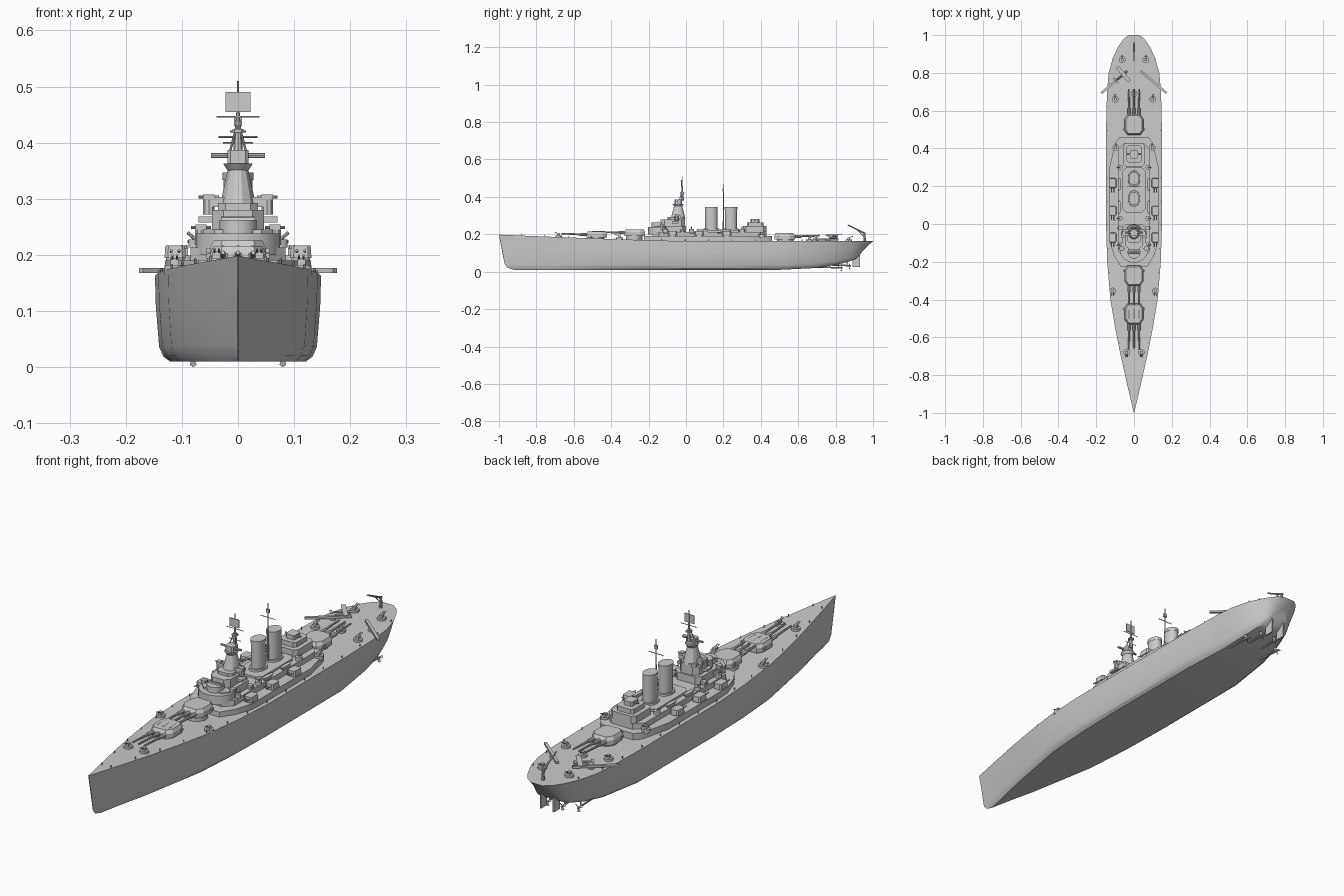
import bpy, bmesh, math
from mathutils import Vector

if "Cube" in bpy.data.objects:
    bpy.data.objects.remove(bpy.data.objects["Cube"])


def make(name, verts, faces):
    me = bpy.data.meshes.new(name)
    me.from_pydata(verts, [], faces)
    bm = bmesh.new()
    bm.from_mesh(me)
    bmesh.ops.recalc_face_normals(bm, faces=bm.faces)
    bm.to_mesh(me)
    bm.free()
    ob = bpy.data.objects.new(name, me)
    bpy.context.collection.objects.link(ob)
    return ob


def loft(name, rings):
    n = len(rings[0])
    faces = [(r * n + i, r * n + (i + 1) % n, (r + 1) * n + (i + 1) % n, (r + 1) * n + i)
             for r in range(len(rings) - 1) for i in range(n)]
    faces += [tuple(range(n)), tuple(range((len(rings) - 1) * n, len(rings) * n))]
    return make(name, [p for r in rings for p in r], faces)


def prism(name, pts, z0, z1, s=1.0):
    cx = sum(p[0] for p in pts) / len(pts)
    cy = sum(p[1] for p in pts) / len(pts)
    return loft(name, [[(x, y, z0) for x, y in pts],
                       [(cx + (x - cx) * s, cy + (y - cy) * s, z1) for x, y in pts]])


def block(name, cx, hw, y0, y1, z0, z1, c=0.0, s=1.0):
    # box with chamfered plan corners and optional taper
    pts = [(-hw, y0 + c), (-hw + c, y0), (hw - c, y0), (hw, y0 + c),
           (hw, y1 - c), (hw - c, y1), (-hw + c, y1), (-hw, y1 - c)]
    if c == 0:
        pts = [(-hw, y0), (hw, y0), (hw, y1), (-hw, y1)]
    return prism(name, [(cx + x, y) for x, y in pts], z0, z1, s)


def oval(name, cx, cy, rx, ry, z0, z1, s=1.0, n=16):
    return prism(name, [(cx + rx * math.cos(a), cy + ry * math.sin(a))
                        for a in (math.tau * (i + .5) / n for i in range(n))], z0, z1, s)


def rod(name, a, b, r0, r1=None, n=8):
    a, b = Vector(a), Vector(b)
    q = (b - a).to_track_quat('Z', 'Y')
    ring = lambda c, r: [c + q @ Vector((r * math.cos(math.tau * i / n), r * math.sin(math.tau * i / n), 0))
                         for i in range(n)]
    return loft(name, [ring(a, r0), ring(b, r0 if r1 is None else r1)])


def lerp(tab, v):
    for (a, p), (b, q) in zip(tab, tab[1:]):
        if v <= b:
            return p + (q - p) * (v - a) / (b - a)
    return tab[-1][1]


# Hull
WIDTH = [(-1, .001), (-.85, .036), (-.7, .07), (-.55, .1), (-.4, .125), (-.2, .142), (0, .148),
         (.5, .148), (.7, .143), (.8, .134), (.88, .112), (.94, .083), (.98, .055), (1, .028)]
KEEL = [(-1, .01), (.5, .01), (.7, .02), (.82, .04), (.9, .062), (.96, .09), (1, .118)]
LEVELS = [(1, 1, 0), (.65, .99, .014), (.17, .95, .03), (.06, .9, .045), (0, .82, .08)]
half_width = lambda y: lerp(WIDTH, y)
deck_z = lambda y: .163 + .035 * max(0, -y) ** 1.2
stations = [-1, -.97, -.92, -.85, -.7, -.55, -.4, -.2, 0, .25, .5, .6, .7, .8, .84, .88, .91, .94, .96, .98, 1]
rings = []
for y in stations:
    zd, zb, w = deck_z(y), lerp(KEEL, y), half_width(y)
    bow, aft = max(0, (-y - .4) / .6), max(0, (y - .5) / .5)
    side = []
    for f, k, shift in LEVELS:
        k *= 1 - (1 - f) * (.3 * bow + .35 * aft)
        side.append((w * k, y + shift * max(0, (-y - .7) / .3) - .05 * (1 - f) * max(0, (y - .9) / .1),
                     zb + f * (zd - zb)))
    rings.append(side + [(-x, yy, z) for x, yy, z in reversed(side)])
loft("hull", rings)


# Main gun turrets
def main_turret(name, y, d, z, barrel):
    oval(name + "_barbette", 0, y, .044, .044, .16, z, n=24)
    outline = [(-.032, .052), (.032, .052), (.05, .025), (.05, -.035), (.035, -.058),
               (-.035, -.058), (-.05, -.035), (-.05, .025)]
    prism(name + "_house_lower", [(px, y + d * py) for px, py in outline], z, z + .02)
    prism(name + "_house_roof", [(px, y + d * py) for px, py in outline], z + .02, z + .034, .86)
    for x in (-.027, 0, .027):
        rod(name + "_sleeve", (x, y + d * .04, z + .016), (x, y + d * .085, z + .017), .008)
        rod(name + "_barrel", (x, y + d * .08, z + .017), (x, y + d * barrel, z + .022), .0055, .0038)
    for s in (-1, 1):
        block(name + "_rangefinder", s * .05, .006, y - d * .03 - .007, y - d * .03 + .007, z + .011, z + .02)


main_turret("bow_turret", -.48, -1, .182, .185)
main_turret("raised_turret", -.277, -1, .192, .225)
main_turret("stern_turret", .53, 1, .172, .185)

# Superstructure decks
prism("lower_deckhouse", [(-.07, -.225), (.07, -.225), (.105, -.17), (.13, -.09), (.13, .3), (.1, .43), (.075, .46),
                          (-.075, .46), (-.1, .43), (-.13, .3), (-.13, -.09), (-.105, -.17)], .155, .19)
block("upper_deckhouse", 0, .085, -.18, .43, .19, .213, .035)
block("funnel_deck", 0, .06, .06, .3, .213, .222, .02)

# Bridge tiers and armoured tower
oval("conning_base", 0, -.135, .076, .07, .2, .238, n=16)
block("bridge_lower", 0, .062, -.17, .0, .213, .245, .02)
oval("conning_tower", 0, -.15, .034, .034, .238, .262, n=16)
block("bridge_middle", 0, .046, -.135, -.005, .245, .28, .02)
block("bridge_wing_deck", 0, .07, -.075, -.04, .258, .268)
block("bridge_upper", 0, .036, -.1, -.005, .28, .292, .014)
block("lookout_deck", 0, .055, -.06, -.03, .285, .303)
oval("tower", 0, -.042, .034, .04, .285, .352, .56, 12)
oval("tower_flare", 0, -.042, .019, .022, .35, .363, 1.45, 12)
block("fire_control_box", 0, .019, -.062, -.022, .363, .387, .006)
rod("main_rangefinder", (-.048, -.045, .377), (.048, -.045, .377), .0045)
rod("forward_rangefinder", (-.03, -.15, .262), (.03, -.15, .262), .006)
for s in (-1, 1):
    for y, x, z in ((-.13, .066, .238), (-.02, .072, .213), (-.05, .052, .292)):
        oval("director_base", s * x, y, .011, .011, z - .02, z + .006, n=10)
        block("director_head", s * x, .01, y - .01, y + .01, z + .006, z + .016)
        rod("director_arm", (s * x - .018, y, z + .011), (s * x + .018, y, z + .011), .0025)

# Foremast with yards and radar panel
rod("foremast", (0, -.02, .38), (0, -.02, .46), .009, .0025)
rod("foremast_pole", (0, -.02, .44), (0, -.02, .51), .0016)
for z, w in ((.4, .027), (.42, .014), (.446, .038)):
    rod("foremast_yard", (-w, -.02, z), (w, -.02, z), .0015)
for s in (-1, 1):
    rod("foremast_leg", (s * .014, -.035, .385), (0, -.02, .44), .002)
block("mast_platform", 0, .01, -.032, -.008, .418, .424, .004)
block("radar_panel", 0, .022, -.026, -.022, .455, .49)

# Funnels
for y in (.135, .24):
    oval("funnel_base", 0, y, .034, .044, .21, .23, .95, 24)
    oval("funnel", 0, y, .026, .033, .225, .34, n=24)
    oval("funnel_cap", 0, y, .0275, .0345, .333, .347, n=24)

# Mainmast
rod("mainmast", (0, .2, .22), (0, .2, .47), .004, .0015)
rod("mainmast_yard", (-.035, .2, .41), (.035, .2, .41), .0015)
block("mainmast_radar", 0, .007, .196, .204, .43, .445)

# Aft control tower
block("aft_house_lower", 0, .058, .305, .43, .213, .243, .015)
block("aft_house_middle", 0, .04, .325, .415, .243, .263, .01)
block("aft_house_upper", 0, .021, .345, .392, .263, .281, .006)
rod("aft_rangefinder", (-.036, .368, .273), (.036, .368, .273), .004)

# Secondary twin turrets, boats and light guns on each side
for s in (-1, 1):
    for y in (-.072, .07, .217):
        x = s * .112
        oval("secondary_mount", x, y, .017, .017, .185, .195, n=12)
        block("secondary_turret", x, .019, y - .026, y + .026, .194, .217, .006, .92)
        for dx in (-.007, .007):
            rod("secondary_barrel", (x + dx, y - .02, .206), (x + dx, y - .05, .208), .0025)
    for y in (.14, .26):
        oval("boat", s * .077, y - .05, .006, .024, .213, .226, 1.5, 12)
    for y in (-.11, .03, .3):
        oval("upper_gun_tub", s * .075, y, .014, .014, .213, .227, n=12)
        rod("upper_gun", (s * .075, y, .227), (s * .09, y, .24), .003)

# Anti-aircraft tubs on the open deck
tubs = [(0, .69)] + [(s * x, y) for s in (-1, 1) for x, y in
                     ((.038, -.68), (.113, -.355), (.096, .405), (.1, .66), (.063, .87))]
for x, y in tubs:
    z = .19 if abs(y - .405) < .01 else deck_z(y)
    d = -1 if y < 0 else 1
    oval("gun_tub", x, y, .018, .018, z - .008, z + .009, n=14)
    block("gun_mount", x, .007, y - .007, y + .007, z + .009, z + .021)
    for dx in (-.004, .004):
        rod("light_gun", (x + dx, y, z + .018), (x + dx, y + d * .024, z + .026), .0018)


# Catapults: slim angled girders on pedestals
def beam(name, a, b, w, z0, z1):
    v = Vector((a[1] - b[1], b[0] - a[0])).normalized() * w
    return prism(name, [(a[0] + v.x, a[1] + v.y), (b[0] + v.x, b[1] + v.y),
                        (b[0] - v.x, b[1] - v.y), (a[0] - v.x, a[1] - v.y)], z0, z1)


for s in (-1, 1):
    beam("catapult", (s * .173, .693), (s * .035, .81), .006, .168, .177)
    oval("catapult_pedestal", s * .09, .763, .013, .013, .155, .169, n=12)

# Floatplane on the left catapult
p, f = Vector((-.065, .785)), Vector((.76, .65))
t = Vector((-.65, .76))
rod("plane_body", (*(p - f * .045), .192), (*(p + f * .035), .192), .003, .007)
beam("plane_wing", p - t * .05 + f * .012, p + t * .05 + f * .012, .01, .196, .199)
beam("plane_tailplane", p - t * .017 - f * .04, p + t * .017 - f * .04, .005, .192, .194)
rod("plane_float", (*(p - f * .025), .181), (*(p + f * .035), .181), .004)

# Stern crane
rod("crane_post", (0, .955, .155), (0, .955, .21), .007, .005)
rod("crane_boom", (0, .96, .203), (0, .865, .25), .005, .003)
rod("crane_stay", (0, .955, .185), (0, .91, .228), .002)

# Bollards along the deck edge
for s in (-1, 1):
    for i in range(15):
        y = -.88 + i * .125
        x = s * (half_width(y) - .008)
        rod("bollard", (x, y, deck_z(y) - .004), (x, y, deck_z(y) + .01), .002, n=6)

# Rudders, shafts and propellers
for s in (-1, 1):
    block("rudder", s * .03, .003, .89, .93, .025, .1)
    for x, y, z in ((.08, .83, .02), (.035, .875, .032)):
        rod("propeller_shaft", (s * x, y - .2, z + .008), (s * x, y + .008, z), .004)
        rod("shaft_strut", (s * x, y - .015, z), (s * x * .9, y - .015, z + .05), .003)
        for k in range(3):
            a = math.tau * k / 3 - math.pi / 2
            c, d = math.cos(a), math.sin(a)
            make("propeller_blade", [(s * x + c * r - d * w, y + w * .6, z + d * r + c * w)
                                     for r, w in ((.003, -.002), (.016, -.006), (.02, 0), (.016, .006), (.003, .002))],
                 [(0, 1, 2, 3, 4)])

# Smooth rounded parts, keep hard edges
for ob in bpy.context.collection.objects:
    ob.select_set(True)
    bpy.context.view_layer.objects.active = ob
bpy.ops.object.shade_smooth_by_angle(angle=math.radians(28))
